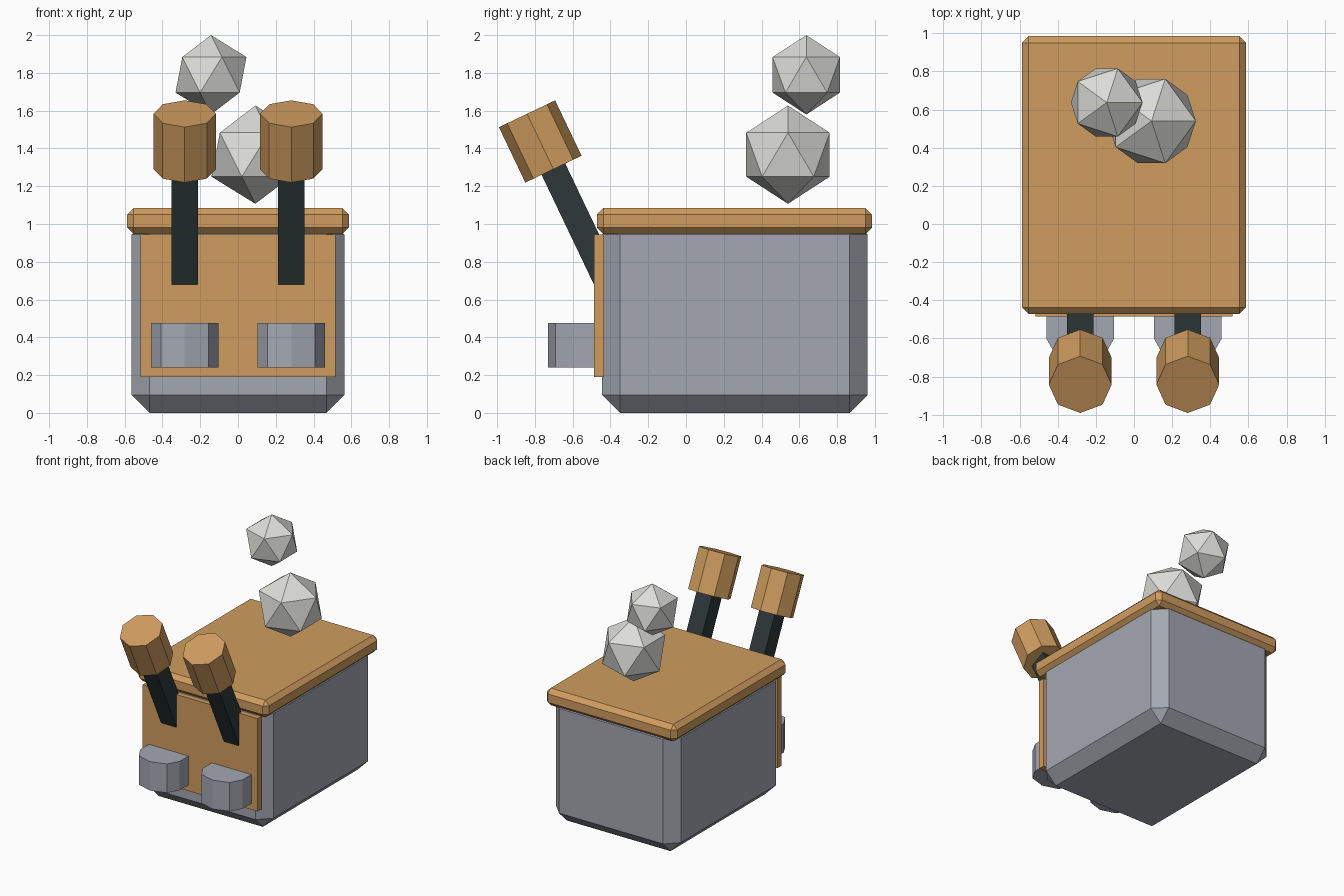
import bpy
import bmesh
import math
from mathutils import Vector, Matrix

cube = bpy.data.objects.get("Cube")
if cube:
    bpy.data.objects.remove(cube, do_unlink=True)


def material(name, rgb):
    mat = bpy.data.materials.new(name)
    mat.use_nodes = True
    color = (*rgb, 1)
    mat.diffuse_color = color
    mat.node_tree.nodes["Principled BSDF"].inputs["Base Color"].default_value = color
    return mat


wood = material("warm wood", (0.63, 0.335, 0.115))
metal = material("blue grey metal", (0.37, 0.39, 0.44))
iron = material("dark iron", (0.027, 0.039, 0.04))
stone = material("pale stone", (0.72, 0.72, 0.69))


def add_object(name, bm, mat):
    bmesh.ops.recalc_face_normals(bm, faces=bm.faces)
    mesh = bpy.data.meshes.new(name)
    bm.to_mesh(mesh)
    bm.free()
    mesh.materials.append(mat)
    obj = bpy.data.objects.new(name, mesh)
    bpy.context.collection.objects.link(obj)
    return obj


def box(name, low, high, mat, bevel=0):
    low, high = Vector(low), Vector(high)
    bm = bmesh.new()
    bmesh.ops.create_cube(bm, size=1, matrix=Matrix.Translation((low + high) / 2)
                          @ Matrix.Diagonal((*(high - low), 1)))
    obj = add_object(name, bm, mat)
    if bevel:
        mod = obj.modifiers.new("Chamfer", "BEVEL")
        mod.width = bevel
        mod.segments = 1
        mod.limit_method = "NONE"
    return obj


# Chest, lid and front panel
box("body", (-0.563, -0.444, 0), (0.563, 0.962, 1.04), metal, 0.095)
box("lid", (-0.587, -0.472, 0.946), (0.587, 0.985, 1.085), wood, 0.035)
box("front_panel", (-0.517, -0.486, 0.19), (0.517, -0.435, 0.945), wood)


def lever(side, x):
    # Local z runs along the tilted lever, with its origin at the grip centre
    place = Matrix.Translation((x, -0.772, 1.437)) @ Matrix.Rotation(math.radians(25.5), 4, "X")
    bm = bmesh.new()
    bmesh.ops.create_cube(bm, size=1, matrix=place @ Matrix.Translation((0, 0, -0.5))
                          @ Matrix.Diagonal((0.139, 0.139, 0.9, 1)))
    add_object(side + "_lever", bm, iron)
    bm = bmesh.new()
    bmesh.ops.create_cone(bm, cap_ends=True, segments=8, radius1=0.165, radius2=0.165,
                          depth=0.325, matrix=place)
    add_object(side + "_lever_grip", bm, wood)


def pedal(side, x):
    # Rounded front outline, straight back into the panel
    outline = [(x + 0.178, -0.45)]
    for i in range(5):
        a = i * math.pi / 4
        outline.append((x + 0.178 * math.cos(a), -0.6 - 0.13 * math.sin(a)))
    outline.append((x - 0.178, -0.45))
    bm = bmesh.new()
    face = bm.faces.new([bm.verts.new((px, py, 0.24)) for px, py in outline])
    top = bmesh.ops.extrude_face_region(bm, geom=[face])["geom"]
    bmesh.ops.translate(bm, vec=(0, 0, 0.235),
                        verts=[v for v in top if isinstance(v, bmesh.types.BMVert)])
    add_object(side + "_pedal", bm, metal)


for side, x in (("left", 0.282), ("right", -0.282)):
    lever(side, x)
    pedal(side, x)

# Floating faceted stones
for name, radius, center in (("large_stone", 0.26, (0.092, 0.54, 1.367)),
                             ("small_stone", 0.21, (-0.143, 0.637, 1.79))):
    bm = bmesh.new()
    bmesh.ops.create_icosphere(bm, subdivisions=1, radius=radius,
                               matrix=Matrix.Translation(center))
    add_object(name, bm, stone)
